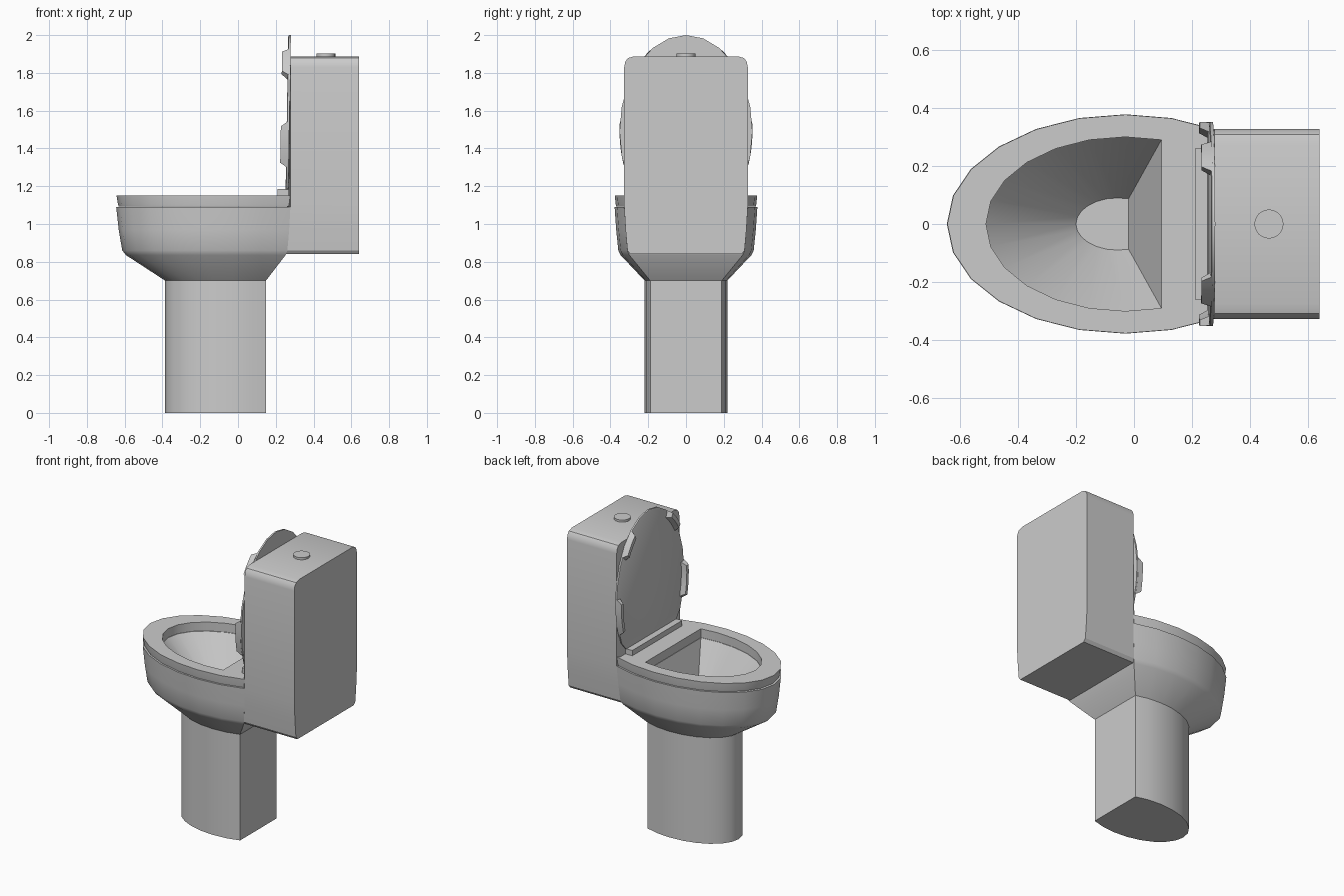
import bpy, bmesh
from math import sin, cos, radians

if "Cube" in bpy.data.objects:
    bpy.data.objects.remove(bpy.data.objects["Cube"])

CX, A, B = -0.03, 0.615, 0.378   # centre and radii of the bowl ellipse
BACK = CX + A / 2                # flat back of the bowl (ellipse cut at 120 degrees)


def loft(name, rings, loop=False, smooth=30):
    """Skin a list of equal-length rings; cap the ends unless looped."""
    bm = bmesh.new()
    vr = [[bm.verts.new(p) for p in r] for r in rings]
    pairs = list(zip(vr, vr[1:])) + ([(vr[-1], vr[0])] if loop else [])
    for r, s in pairs:
        for i in range(len(r)):
            j = (i + 1) % len(r)
            bm.faces.new((r[i], r[j], s[j], s[i]))
    if not loop:
        bm.faces.new(vr[0])
        bm.faces.new(vr[-1])
    bmesh.ops.recalc_face_normals(bm, faces=bm.faces)
    me = bpy.data.meshes.new(name)
    bm.to_mesh(me)
    bm.free()
    ob = bpy.data.objects.new(name, me)
    bpy.context.collection.objects.link(ob)
    bpy.ops.object.select_all(action='DESELECT')
    bpy.context.view_layer.objects.active = ob
    ob.select_set(True)
    bpy.ops.object.shade_smooth_by_angle(angle=radians(smooth))
    return ob


def outer(s, z):
    """Truncated ellipse, 17 points in 15 degree steps."""
    return [(CX - A * s * cos(radians(t)), B * s * sin(radians(t)), z)
            for t in range(-120, 121, 15)]


def inner(s, z, cx=CX):
    """Basin outline: ellipse cut at 105 degrees, straight back edge split in three."""
    pts = [(cx - 0.48 * s * cos(radians(t)), 0.30 * s * sin(radians(t)), z)
           for t in range(-105, 106, 15)]
    x = pts[0][0]
    return [(x, -0.15 * s, z)] + pts + [(x, 0.15 * s, z)]


# Pedestal
loft("pedestal", [outer(0.578, 0), outer(0.578, 0.70)])

# Bowl with sunken basin
loft("bowl", [outer(0.578, 0.70), outer(0.915, 0.835), outer(0.948, 0.86),
              outer(0.978, 0.97), outer(1.0, 1.09),
              inner(1.0, 1.09), inner(0.3, 0.76, -0.056)])

# Seat ring
loft("seat", [inner(1.0, 1.092), outer(0.978, 1.092), outer(0.985, 1.105),
              outer(0.997, 1.15), inner(1.0, 1.15)], loop=True)

# Tank: rounded profile pulled along x, lower front follows the back of the bowl
half = [(0.295, 0.84), (0.31, 0.86), (0.32, 0.97), (0.327, 1.09), (0.327, 1.83),
        (0.322, 1.858), (0.308, 1.878), (0.275, 1.888)]
prof = half + [(-y, z) for y, z in reversed(half)]
front = [(BACK - 0.026 * max(0, (1.09 - z) / 0.25), y, z) for y, z in prof]
loft("tank", [front, [(0.64, y, z) for y, z in prof]])

# Flush button
loft("flush_button", [[(0.465 + 0.05 * cos(radians(t)), 0.05 * sin(radians(t)), z)
                       for t in range(0, 360, 15)] for z in (1.88, 1.902)])

# Hinge bar
loft("hinge_bar", [[(x, y, z) for x, y in ((0.21, -0.26), (0.28, -0.26),
                                           (0.28, 0.26), (0.21, 0.26))]
                   for z in (1.148, 1.185)])


def lid_point(t, s=1.0, lift=0.0):
    """Point on the raised lid; lift moves it off the slightly tilted back face."""
    z = 1.49 + 0.51 * s * cos(radians(t))
    y = 0.352 * s * sin(radians(t))
    return (lid_x(z) - lift, y, z)


def lid_x(z):
    return 0.266 + 0.014 * (z - 1.19) / 0.81


# Raised lid
def lid_ring(lift, s):
    pts = [lid_point(t, s, lift) for t in range(-120, 121, 15)]
    return [(lid_x(1.17) - lift, -0.25, 1.17)] + pts + [(lid_x(1.17) - lift, 0.25, 1.17)]


loft("lid", [lid_ring(0, 1.0), lid_ring(0.011, 1.0), lid_ring(0.014, 0.985)])

# Raised bumpers along the lid edge
for side, sign in (("left", -1), ("right", 1)):
    for label, t0, t1 in (("upper", 31, 54), ("middle", 84, 112)):
        rings = []
        for lift, inset, s_in in ((0.008, 0, 0.9), (0.045, 3, 0.94)):
            n = 4
            ts = [t0 + inset + (t1 - t0 - 2 * inset) * i / n for i in range(n + 1)]
            rings.append([lid_point(sign * t, 1.0, lift) for t in ts] +
                         [lid_point(sign * t, s_in, lift) for t in reversed(ts)])
        loft(f"lid_bumper_{label}_{side}", rings)
